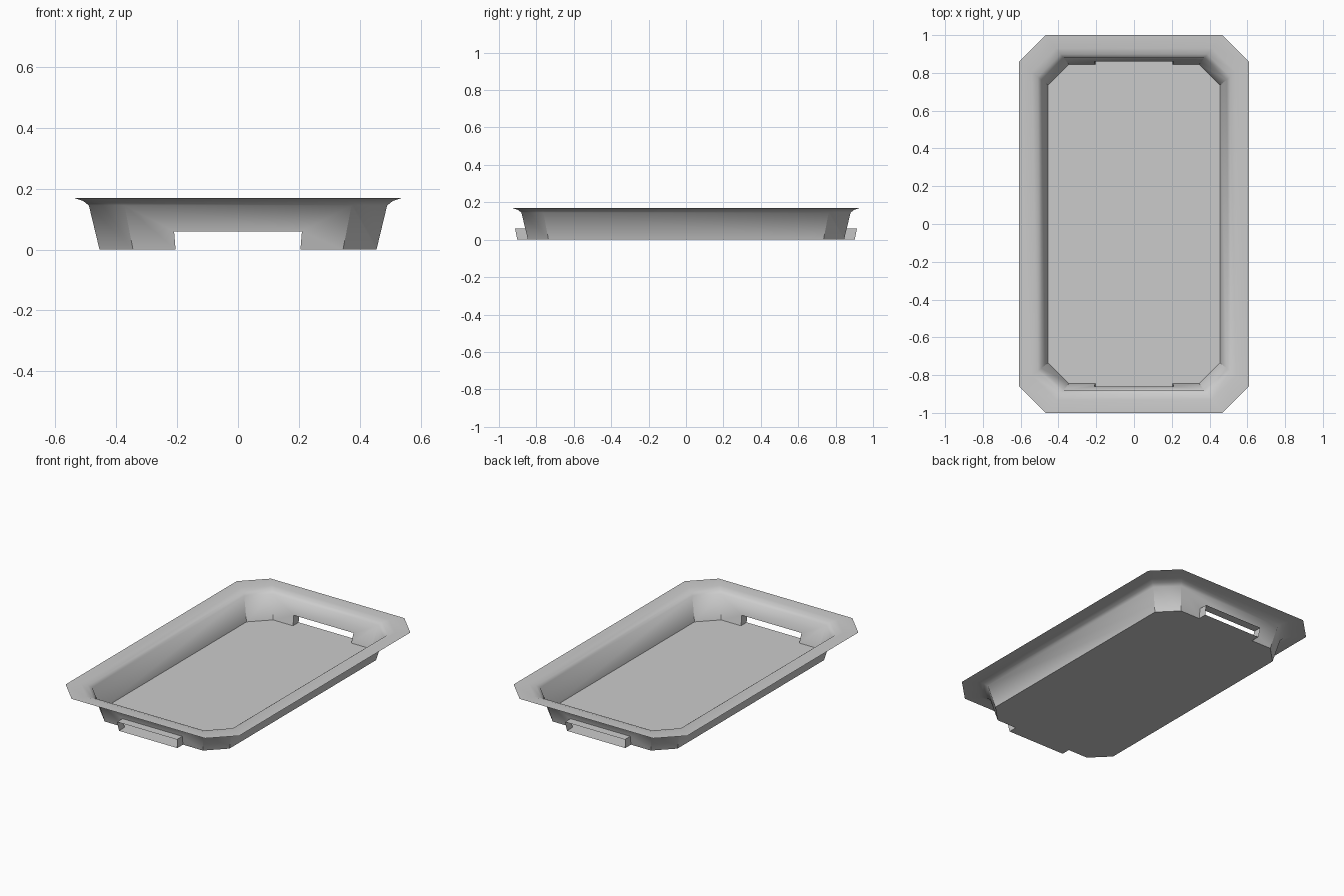
import bpy, bmesh

if "Cube" in bpy.data.objects:
    bpy.data.objects.remove(bpy.data.objects["Cube"])

HX, HY, CX, CY = 0.455, 0.845, 0.345, 0.735      # floor half sizes and chamfer starts
PROFILE = [(0, 0), (0.035, 0.145), (0.054, 0.160), (0.085, 0.17), (0.155, 0.17)]


def ring(bm, d, z):
    """Chamfered rectangle pushed outward by d; edges 1 and 5 are the two ends."""
    x, y, cx, cy = HX + d, HY + d, CX + 0.8 * d, CY + 0.8 * d
    pts = [(x, cy), (cx, y), (-cx, y), (-x, cy), (-x, -cy), (-cx, -y), (cx, -y), (x, -cy)]
    return [bm.verts.new((px, py, z)) for px, py in pts]


def finish(bm, name):
    me = bpy.data.meshes.new(name)
    bm.to_mesh(me)
    bm.free()
    ob = bpy.data.objects.new(name, me)
    bpy.context.collection.objects.link(ob)
    return ob


# Tray: floor, sloping walls and flat outer rim as one thin sheet
bm = bmesh.new()
rings = [ring(bm, d, z) for d, z in PROFILE]
floor = []
for i in range(8):
    j = (i + 1) % 8
    a, b, c, d = rings[0][i], rings[0][j], rings[1][j], rings[1][i]
    floor.append(a)
    if i in (1, 5):
        # End wall with a slot cut up from the floor
        s = 1 if i == 1 else -1
        p, q = [bm.verts.new((k * s * 0.205, s * HY, 0)) for k in (1, -1)]
        r, t = [bm.verts.new((k * s * 0.21, s * (HY + 0.0145), 0.06)) for k in (1, -1)]
        bm.faces.new((p, a, d, r))
        bm.faces.new((b, q, t, c))
        bm.faces.new((t, r, d, c))
        floor += [p, q]
    else:
        bm.faces.new((b, a, d, c))
    for lo, hi in zip(rings[1:], rings[2:]):
        bm.faces.new((lo[j], lo[i], hi[i], hi[j]))
bm.faces.new(floor)
for f in bm.faces:
    f.smooth = True
# Crisp floor outline and lower wall corners
for e in bm.edges:
    if all(v.co.z < 0.001 for v in e.verts):
        e.smooth = False
for lo, hi in zip(rings[0], rings[1]):
    bm.edges.get((lo, hi)).smooth = False
finish(bm, "tray")

# Handle sleeves: open-ended tunnels outside each slot
for s, name in ((-1, "front_handle_sleeve"), (1, "back_handle_sleeve")):
    bm = bmesh.new()
    loops = []
    for y0, y1 in ((HY, HY + 0.0145), (0.902, 0.914)):
        loops.append([bm.verts.new((x, s * y, z)) for x, y, z in
                      ((-0.205, y0, 0), (0.205, y0, 0), (0.21, y1, 0.06), (-0.21, y1, 0.06))])
    for i in range(4):
        j = (i + 1) % 4
        vs = [loops[0][i], loops[0][j], loops[1][j], loops[1][i]]
        bm.faces.new(vs if s < 0 else vs[::-1])
    finish(bm, name)
